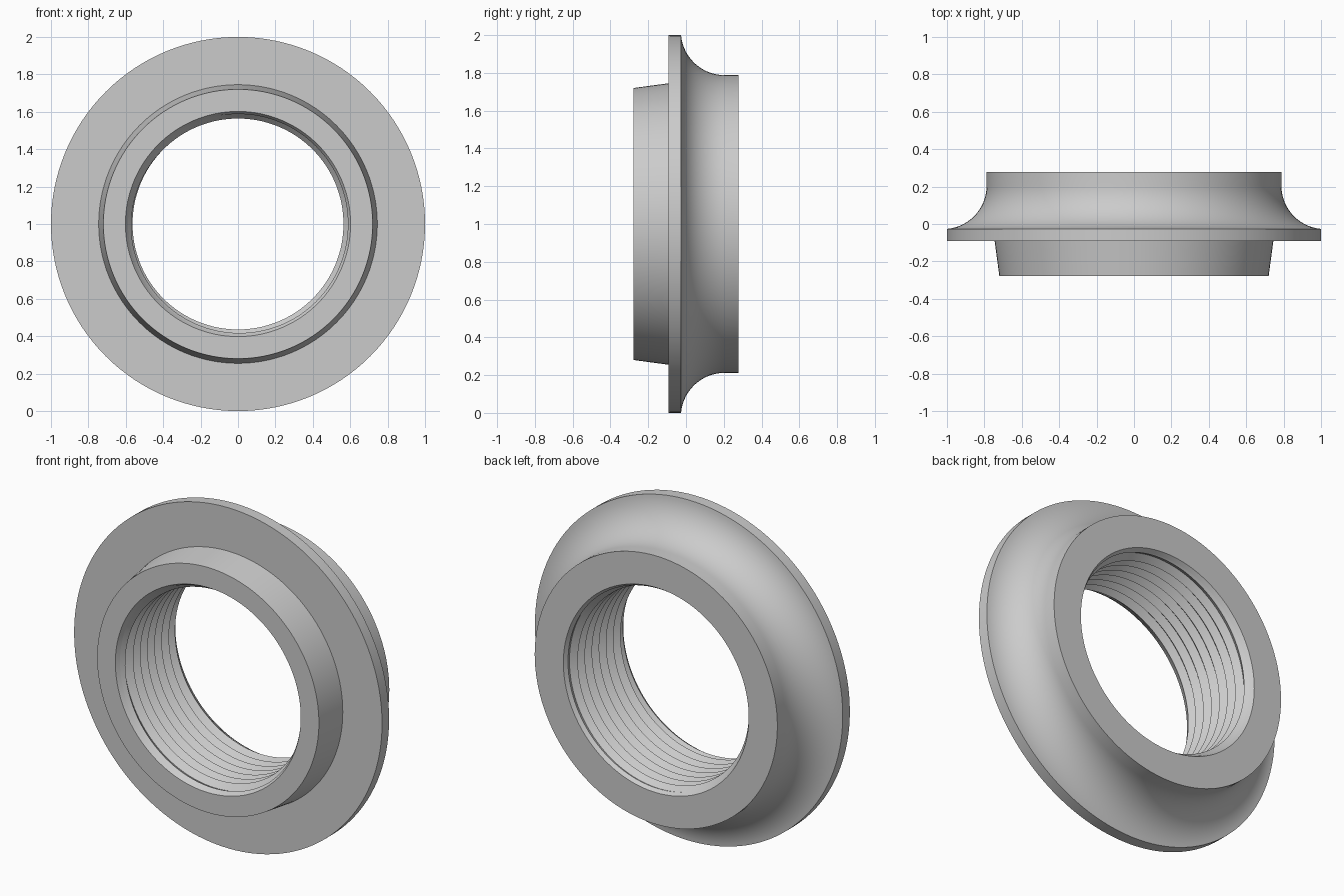
import bpy, bmesh, math
from math import sin, cos, pi, radians

if "Cube" in bpy.data.objects:
    bpy.data.objects.remove(bpy.data.objects["Cube"], do_unlink=True)

SEGS = 128
HALF = 0.278          # half the length along the axis
BORE_END = 0.255      # where the thread meets the end chamfers
RIM, CHAMFER = 0.602, 0.588
CREST, ROOT = 0.564, 0.598
PITCH = 0.066

grey = bpy.data.materials.new("plain_grey")
grey.use_nodes = True
colour = (0.6, 0.6, 0.6, 1)
grey.diffuse_color = colour
grey.node_tree.nodes["Principled BSDF"].inputs["Base Color"].default_value = colour


def skin(name, columns, flip=False):
    """Join neighbouring columns of points with faces and weld the seam."""
    bm = bmesh.new()
    cols = [[bm.verts.new(p) for p in col] for col in columns]
    for a, b in zip(cols, cols[1:]):
        for j in range(len(a) - 1):
            quad = [a[j], a[j + 1], b[j + 1], b[j]]
            bm.faces.new(quad[::-1] if flip else quad)
    bmesh.ops.remove_doubles(bm, verts=bm.verts, dist=0.0002)
    bmesh.ops.dissolve_degenerate(bm, edges=bm.edges, dist=0.0001)
    mesh = bpy.data.meshes.new(name)
    bm.to_mesh(mesh)
    bm.free()
    mesh.materials.append(grey)
    obj = bpy.data.objects.new(name, mesh)
    bpy.context.collection.objects.link(obj)
    bpy.ops.object.select_all(action="DESELECT")
    obj.select_set(True)
    bpy.context.view_layer.objects.active = obj
    bpy.ops.object.shade_smooth_by_angle(angle=radians(25))
    return obj


def ring_point(r, y, t):
    return (r * cos(t), y, 1 + r * sin(t))


angles = [2 * pi * i / SEGS for i in range(SEGS + 1)]

# Body: front chamfer, tapered spigot, flange, concave flare, back collar
flare = [(1.02 - 0.232 * sin(a), 0.205 - 0.232 * cos(a))
         for a in [radians(5 + 85 * k / 20) for k in range(21)]]
profile = ([(CHAMFER, -BORE_END), (RIM, -HALF), (0.72, -HALF), (0.745, -0.092),
            (1.0, -0.092)] + flare
           + [(0.788, HALF), (RIM, HALF), (CHAMFER, BORE_END)])
skin("flange_body", [[ring_point(r, y, t) for r, y in profile] for t in angles],
     flip=False)


# Thread: right-handed V groove that fades out at both ends of the bore
def thread_point(row, t):
    r = CREST if row % 2 == 0 else ROOT
    y = row * PITCH / 2 - PITCH * t / (2 * pi)
    y = max(-BORE_END, min(BORE_END, y))
    fade = min(1, (BORE_END - abs(y)) / (PITCH / 2))
    return ring_point(CHAMFER + (r - CHAMFER) * fade, y, t)


rows = range(-10, 13)
skin("bore_thread", [[thread_point(j, t) for j in rows] for t in angles], flip=True)
